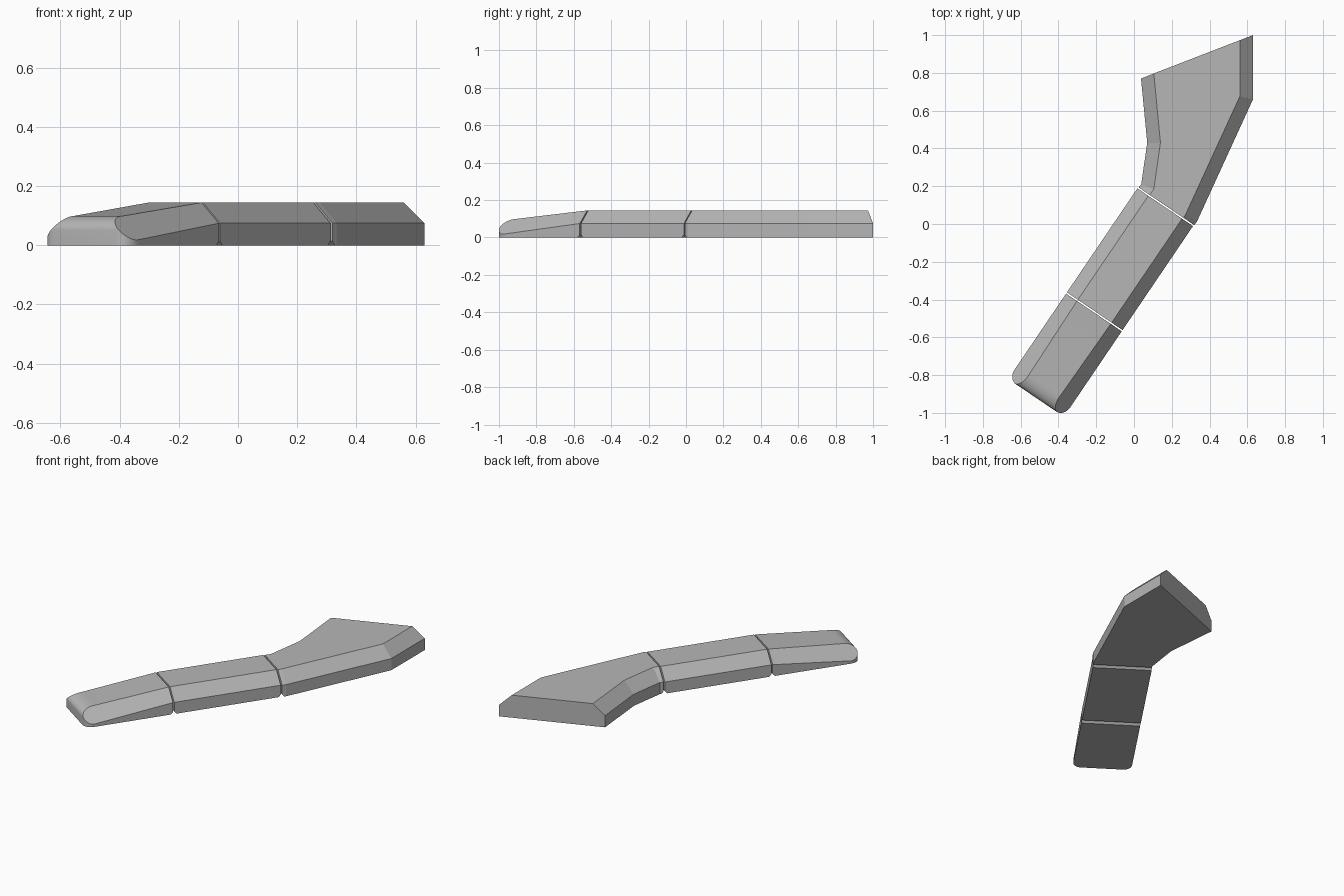
import bpy, bmesh, math
from mathutils import Vector

if "Cube" in bpy.data.objects:
    bpy.data.objects.remove(bpy.data.objects["Cube"], do_unlink=True)

grey = bpy.data.materials.new("light_grey")
grey.use_nodes = True
colour = (0.47, 0.47, 0.47, 1)
grey.diffuse_color = colour
grey.node_tree.nodes["Principled BSDF"].inputs["Base Color"].default_value = colour

TOP, SIDE, HALF, INSET = 0.145, 0.075, 0.178, 0.07
GAP, NOTCH = 0.004, 0.014
ALONG = Vector((0.561, 0.828))      # from fingertip towards palm
ACROSS = Vector((0.828, -0.561))    # from left edge to right edge
KNUCKLE_1 = Vector((-0.21, -0.465))
KNUCKLE_2 = Vector((0.17, 0.09))


def ring(left, left_ridge, right_ridge, right, side=SIDE, top=TOP, base=0.0):
    """Six-point cross-section with chamfered upper edges."""
    spots = [(left, base), (left, side), (left_ridge, top),
             (right_ridge, top), (right, side), (right, base)]
    return [Vector((p[0], p[1], z)) for p, z in spots]


def section(origin, s, half=HALF, ridge=HALF - INSET, **heights):
    """Square cross-section at distance s along the finger."""
    c = origin + ALONG * s
    return ring(c - ACROSS * half, c - ACROSS * ridge,
                c + ACROSS * ridge, c + ACROSS * half, **heights)


def tip_section(s):
    """Sloping, rounded fingertip section, s measured away from the knuckle."""
    u = min(1, max(0, (s - 0.46) / 0.09))
    v = min(1, max(0, (s - 0.49) / 0.06))
    top = TOP - 0.098 * min(s, 0.46) - 0.05 * (1 - math.sqrt(1 - u * u))
    half = 0.13 + (HALF - 0.13) * math.sqrt(1 - v * v)
    edge = SIDE - 0.115 * s
    side = min(top, edge + HALF - half)
    ridge = min(half, HALF - (top - edge))
    return half, ridge, side, top


def loft(name, rings, smooth=False):
    bm = bmesh.new()
    loops = [[bm.verts.new(p) for p in r] for r in rings]
    for a, b in zip(loops, loops[1:]):
        for i in range(6):
            j = (i + 1) % 6
            bm.faces.new((a[i], a[j], b[j], b[i]))
    bm.faces.new(loops[0])
    bm.faces.new(loops[-1])
    bmesh.ops.remove_doubles(bm, verts=bm.verts[:], dist=0.0001)
    bmesh.ops.recalc_face_normals(bm, faces=bm.faces[:])
    mesh = bpy.data.meshes.new(name)
    bm.to_mesh(mesh)
    bm.free()
    mesh.materials.append(grey)
    obj = bpy.data.objects.new(name, mesh)
    bpy.context.collection.objects.link(obj)
    if smooth:
        bpy.ops.object.select_all(action="DESELECT")
        obj.select_set(True)
        bpy.context.view_layer.objects.active = obj
        bpy.ops.object.shade_smooth_by_angle(angle=math.radians(30))
    return obj


# Fingertip: notched underside at the knuckle, rounded far end
steps = [GAP, GAP + NOTCH] + [0.46 + 0.09 * math.sin(k * math.pi / 24) for k in range(13)]
tip = []
for i, s in enumerate(steps):
    half, ridge, side, top = tip_section(s)
    tip.append(section(KNUCKLE_1, -s, half, ridge, side=side, top=top,
                       base=NOTCH if i == 0 else 0))
loft("finger_tip", tip, smooth=True)

# Middle segment: notched underside at both ends
length = (KNUCKLE_2 - KNUCKLE_1).length
loft("finger_middle", [
    section(KNUCKLE_1, GAP, base=NOTCH),
    section(KNUCKLE_1, GAP + NOTCH),
    section(KNUCKLE_1, length - GAP - NOTCH),
    section(KNUCKLE_1, length - GAP, base=NOTCH)])

# Palm segment: bends and widens to a slanted flat back
loft("finger_base", [
    section(KNUCKLE_2, GAP, base=NOTCH),
    section(KNUCKLE_2, GAP + NOTCH),
    ring((0.038, 0.21), (0.105, 0.185), (0.275, 0.055), (0.333, 0.012)),
    ring((0.07, 0.43), (0.14, 0.43), (0.56, 0.675), (0.63, 0.66)),
    ring((0.037, 0.77), (0.105, 0.797), (0.56, 0.973), (0.63, 1.0))])
